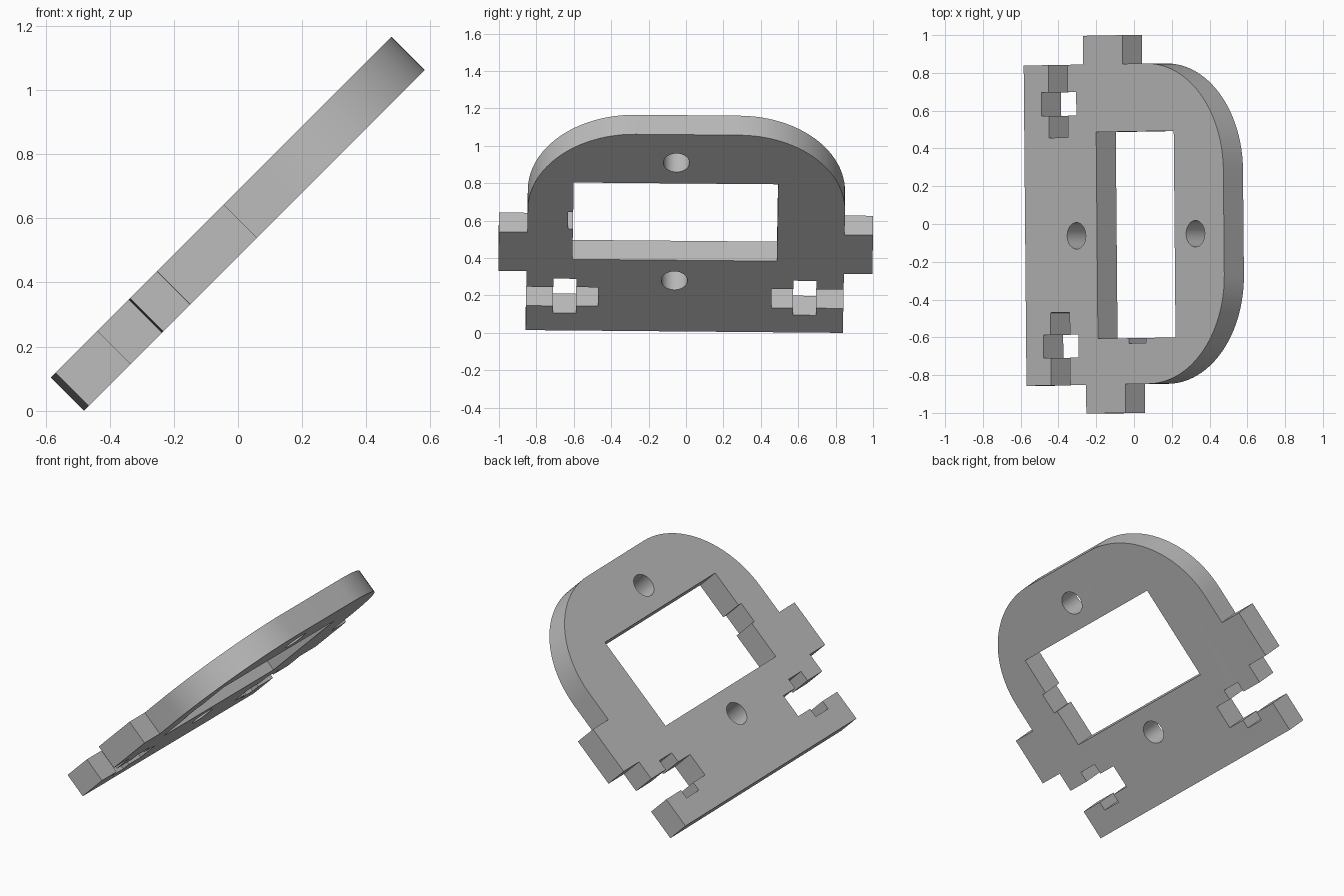
import bpy, bmesh
from math import sin, cos, pi, radians
from mathutils import Matrix

if "Cube" in bpy.data.objects:
    bpy.data.objects.remove(bpy.data.objects["Cube"], do_unlink=True)

THICK = 0.147
SIDE = 0.848              # half width of the plate body
LOW, HIGH = -0.742, 0.746 # ends along the plate
ROUND = 0.57              # corner radius at the upper end


def arc(cx, cy, r, a0, a1, n):
    return [(cx + r * cos(a0 + (a1 - a0) * i / n),
             cy + r * sin(a0 + (a1 - a0) * i / n)) for i in range(n + 1)]


# Half outline: lower edge, side slot with nut pocket, tab, rounded shoulder
s0, s1 = -0.557, -0.414
n0, n1 = -0.611, -0.351
inner, p0, p1 = 0.463, 0.58, 0.703
t0, t1 = -0.296, -0.002
half = [(LOW, SIDE), (s0, SIDE), (s0, p1), (n0, p1), (n0, p0), (s0, p0),
        (s0, inner), (s1, inner), (s1, p0), (n1, p0), (n1, p1), (s1, p1),
        (s1, SIDE), (t0, SIDE), (t0, 1.0), (t1, 1.0), (t1, SIDE)]
half += arc(HIGH - ROUND, SIDE - ROUND, ROUND, pi / 2, 0, 24)
outline = half + [(x, -y) for x, y in reversed(half)]

# Window with a small wire notch, and two screw holes
wa, wb, ya, yb = -0.204, 0.377, -0.605, 0.489
window = [(wa, ya), (0.027, ya), (0.027, ya - 0.027), (0.154, ya - 0.027),
          (0.154, ya), (wb, ya), (wb, yb), (wa, yb)]
holes = [arc(x, -0.058, 0.07, 0, 2 * pi, 32)[:-1] for x in (-0.358, 0.533)]

# Filled and extruded profile
curve = bpy.data.curves.new("mounting_plate", "CURVE")
curve.dimensions = "2D"
curve.fill_mode = "BOTH"
curve.extrude = THICK / 2
for loop in [outline, window] + holes:
    spline = curve.splines.new("POLY")
    spline.points.add(len(loop) - 1)
    for point, (x, y) in zip(spline.points, loop):
        point.co = (x, y, 0, 1)
    spline.use_cyclic_u = True

plate = bpy.data.objects.new("mounting_plate", curve)
bpy.context.collection.objects.link(plate)
bpy.ops.object.select_all(action="DESELECT")
plate.select_set(True)
bpy.context.view_layer.objects.active = plate
bpy.ops.object.convert(target="MESH")
plate = bpy.context.view_layer.objects.active

# Weld the caps to the walls and lean the plate back
bm = bmesh.new()
bm.from_mesh(plate.data)
bmesh.ops.remove_doubles(bm, verts=bm.verts, dist=0.0005)
bmesh.ops.recalc_face_normals(bm, faces=bm.faces)
lean = (Matrix.Translation((0, 0, 0.584)) @ Matrix.Rotation(radians(-45), 4, "Y")
        @ Matrix.Rotation(0.0124, 4, "Z"))
bm.transform(lean)
bm.to_mesh(plate.data)
bm.free()

# Single plain grey
grey = bpy.data.materials.new("plain_grey")
grey.use_nodes = True
colour = (0.5, 0.5, 0.5, 1)
grey.diffuse_color = colour
grey.node_tree.nodes["Principled BSDF"].inputs["Base Color"].default_value = colour
plate.data.materials.clear()
plate.data.materials.append(grey)
bpy.ops.object.shade_smooth_by_angle(angle=radians(30))
